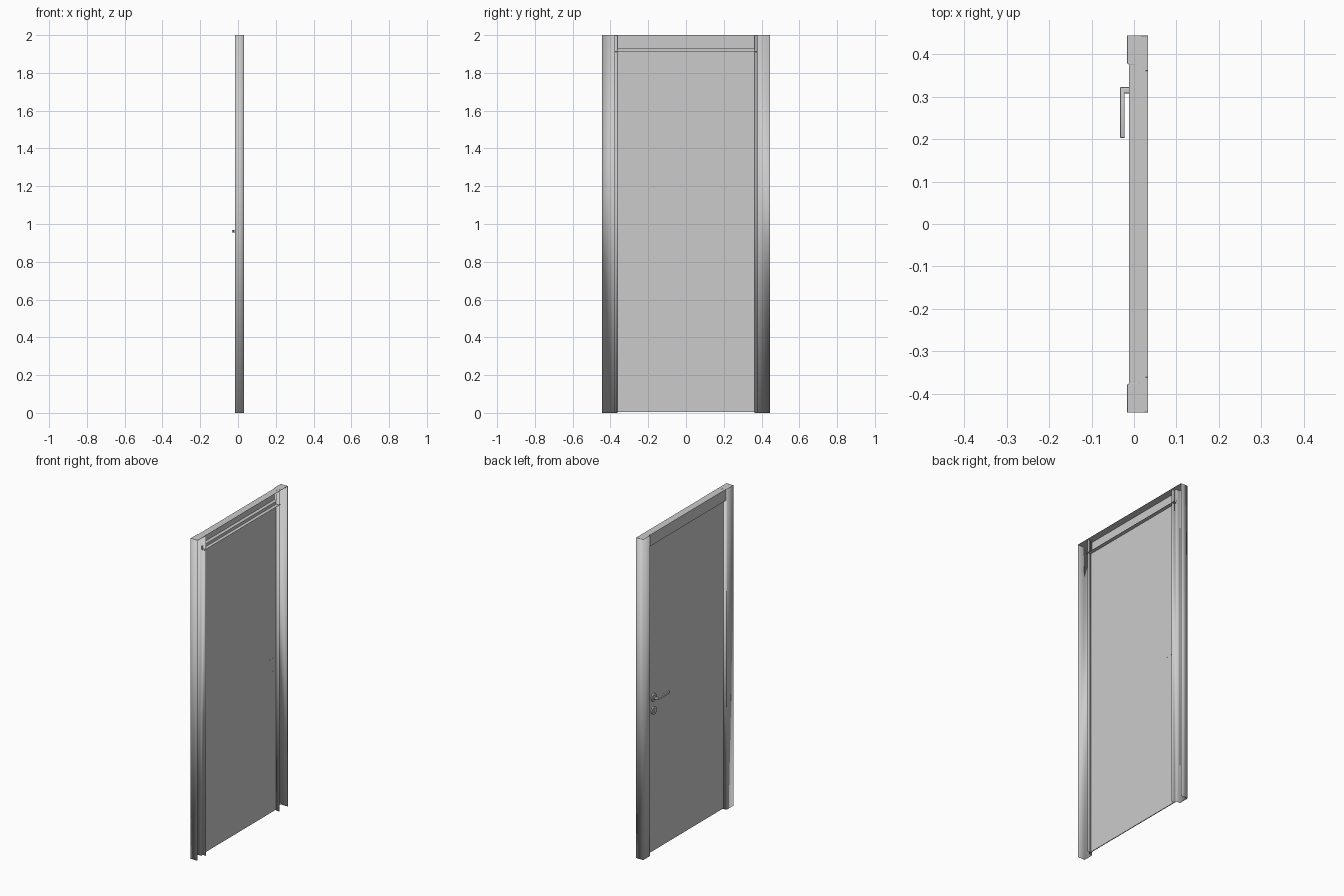
import bpy, bmesh, math
from mathutils import Vector, Matrix

if "Cube" in bpy.data.objects:
    bpy.data.objects.remove(bpy.data.objects["Cube"])

def link(name, bm, smooth=False):
    bmesh.ops.recalc_face_normals(bm, faces=bm.faces)
    me = bpy.data.meshes.new(name)
    bm.to_mesh(me)
    bm.free()
    ob = bpy.data.objects.new(name, me)
    bpy.context.collection.objects.link(ob)
    if smooth:
        bpy.context.view_layer.objects.active = ob
        ob.select_set(True)
        bpy.ops.object.shade_smooth_by_angle(angle=math.radians(35))
        ob.select_set(False)
    return ob

def box(name, lo, hi, bevel=0):
    lo, hi = Vector(lo), Vector(hi)
    bm = bmesh.new()
    bmesh.ops.create_cube(bm, size=1)
    bmesh.ops.scale(bm, vec=hi - lo, verts=bm.verts)
    bmesh.ops.translate(bm, vec=(lo + hi) / 2, verts=bm.verts)
    if bevel:
        bmesh.ops.bevel(bm, geom=bm.edges[:], offset=bevel, segments=2, profile=0.5, affect='EDGES')
    return link(name, bm, bevel > 0)

def disc(name, x0, x1, y, z, r, segs=32):
    # cylinder lying along x
    bm = bmesh.new()
    bmesh.ops.create_cone(bm, cap_ends=True, segments=segs, radius1=r, radius2=r, depth=x1 - x0,
                          matrix=Matrix.Translation(((x0 + x1) / 2, y, z)) @ Matrix.Rotation(math.pi / 2, 4, 'Y'))
    return link(name, bm, True)

def sheet(name, pts, sweep, smooth=True):
    # open profile swept along a vector into a thin folded sheet
    bm = bmesh.new()
    a = [bm.verts.new(p) for p in pts]
    b = [bm.verts.new(Vector(p) + Vector(sweep)) for p in pts]
    for i in range(len(pts) - 1):
        bm.faces.new((a[i], a[i + 1], b[i + 1], b[i]))
    return link(name, bm, smooth)

def solidify(ob, t=0.0012):
    m = ob.modifiers.new("Thickness", 'SOLIDIFY')
    m.thickness = t
    m.offset = 0

def mirror_y(ob):
    ob.modifiers.new("Mirror", 'MIRROR').use_axis = (False, True, False)

BACK, FRONT, HEAD = 0.0325, -0.0155, -0.0115
OUT, INN, STOP, STEP = 0.444, 0.377, 0.362, 0.010

# Jambs: folded channel with rounded front corner and a door stop
r = 0.004
arc = [(FRONT + r - r * math.cos(t), INN + r - r * math.sin(t))
       for t in (i * math.pi / 8 for i in range(5))]
prof = [(BACK, OUT), (FRONT, OUT)] + arc + [(STEP, INN), (STEP, STOP), (BACK, STOP)]
jambs = sheet("jambs", [(x, y, 0) for x, y in prof], (0, 0, 2))
mirror_y(jambs)
solidify(jambs)

# Jamb end caps
caps = box("jamb_caps", (FRONT, INN, 1.998), (BACK, OUT, 2.0))
mirror_y(caps)

# Header: same channel laid across the top
prof = [(BACK, 1.9993), (HEAD, 1.9993), (HEAD, 1.93), (STEP, 1.93), (STEP, 1.912), (BACK, 1.912)]
header = sheet("header", [(x, -INN, z) for x, z in prof], (0, 2 * INN, 0), False)
solidify(header)

# Door leaf
box("door_leaf", (0.004, -0.374, 0.005), (0.009, 0.374, 1.928))

# Lever handle
HY, HZ, KZ = 0.3155, 0.962, 0.88
disc("handle_rosette", -0.003, 0.004, HY, HZ, 0.024)
disc("handle_collar", -0.008, -0.003, HY, HZ, 0.011)
box("handle_stem", (-0.024, HY - 0.0075, HZ - 0.007), (0.004, HY + 0.0075, HZ + 0.007), 0.002)
box("handle_lever", (-0.033, 0.203, HZ - 0.007), (-0.022, 0.323, HZ + 0.007), 0.002)

# Key escutcheon
disc("key_escutcheon", -0.003, 0.004, HY, KZ, 0.024)
disc("lock_cylinder", -0.006, -0.003, HY, KZ + 0.004, 0.008, 24)
box("lock_cylinder_tail", (-0.006, HY - 0.004, KZ - 0.014), (-0.003, HY + 0.004, KZ), 0.001)

# Fixing screws showing on the back
for i, z in enumerate((HZ, KZ)):
    for j, s in enumerate((-1, 1)):
        disc(f"fixing_screw_{i * 2 + j + 1}", 0.006, 0.0105, HY + s * 0.017, z, 0.003, 12)
